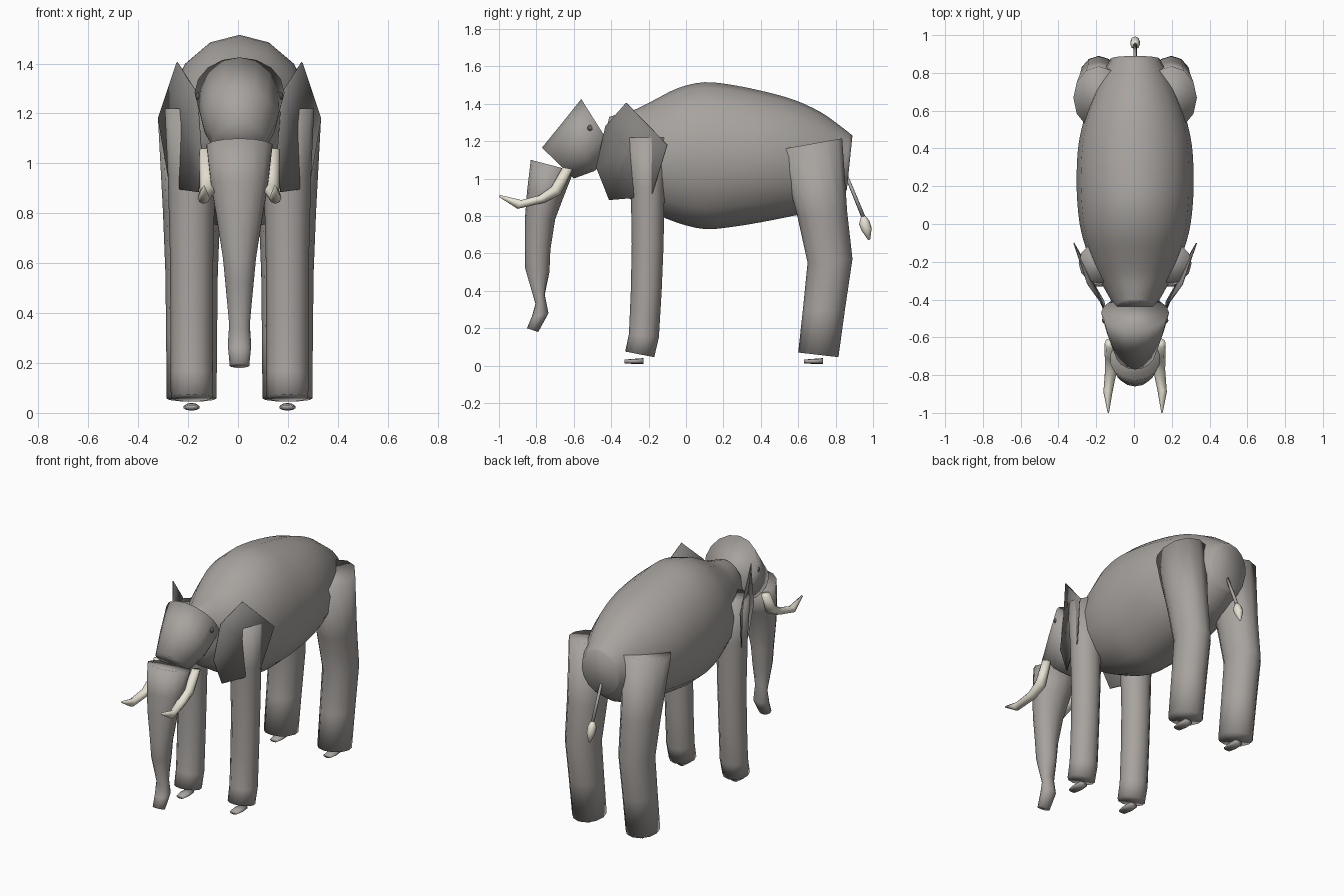
import bpy, bmesh, math
from mathutils import Vector

if "Cube" in bpy.data.objects:
    bpy.data.objects.remove(bpy.data.objects["Cube"])

CX = 0.006  # slight sideways offset of the whole animal


def mat(name, rgb):
    m = bpy.data.materials.new(name)
    m.diffuse_color = (*rgb, 1)
    m.use_nodes = True
    m.node_tree.nodes["Principled BSDF"].inputs["Base Color"].default_value = m.diffuse_color
    return m


SKIN = mat("skin grey", (0.39, 0.365, 0.345))
EAR = mat("ear grey", (0.23, 0.22, 0.21))
IVORY = mat("ivory", (0.84, 0.80, 0.68))
DARK = mat("dark grey", (0.12, 0.115, 0.11))


def finish(bm, name, material, angle=180):
    bmesh.ops.recalc_face_normals(bm, faces=bm.faces)
    me = bpy.data.meshes.new(name)
    bm.to_mesh(me)
    bm.free()
    me.materials.append(material)
    ob = bpy.data.objects.new(name, me)
    bpy.context.collection.objects.link(ob)
    bpy.ops.object.select_all(action='DESELECT')
    ob.select_set(True)
    bpy.context.view_layer.objects.active = ob
    bpy.ops.object.shade_smooth_by_angle(angle=math.radians(angle))
    return ob


def refine(rings, n=3):
    """Add smooth in-between rings (Catmull-Rom)."""
    out = []
    for k in range(len(rings) - 1):
        p = [rings[max(0, min(len(rings) - 1, k + d))] for d in (-1, 0, 1, 2)]
        for s in range(n):
            t = s / n
            out.append(tuple(
                b + .5 * t * (c - a + t * (2 * a - 5 * b + 4 * c - d
                                           + t * (3 * (b - c) + d - a)))
                for a, b, c, d in zip(*p)))
    return out + [rings[-1]]


def loft(name, rings, material, sides=12, x=0.0):
    """Skin elliptical rings given as (y1, z1, y2, z2, half width[, x shift])."""
    bm = bmesh.new()
    loops = []
    for r in rings:
        y1, z1, y2, z2, w = r[:5]
        cx = CX + x + (r[5] if len(r) > 5 else 0)
        loop = []
        for i in range(sides):
            a = math.tau * i / sides
            c, s = math.cos(a) / 2, math.sin(a)
            loop.append(bm.verts.new((cx + w * s, (y1 + y2) / 2 + c * (y1 - y2),
                                      (z1 + z2) / 2 + c * (z1 - z2))))
        loops.append(loop)
    for a, b in zip(loops, loops[1:]):
        for i in range(sides):
            j = (i + 1) % sides
            bm.faces.new((a[i], a[j], b[j], b[i]))
    bm.faces.new(loops[0])
    bm.faces.new(loops[-1])
    return finish(bm, name, material)


# torso with neck and rump
loft("body", refine([
    (-.41, 1.33, -.48, 1.06, .10), (-.36, 1.345, -.44, .98, .13),
    (-.27, 1.37, -.33, .91, .185), (-.17, 1.42, -.20, .83, .24),
    (-.04, 1.485, -.05, .765, .285), (.10, 1.515, .10, .73, .305),
    (.25, 1.50, .25, .742, .31), (.42, 1.465, .42, .77, .30),
    (.58, 1.42, .57, .80, .265), (.72, 1.355, .70, .83, .215),
    (.82, 1.285, .80, .89, .165), (.89, 1.23, .86, .94, .13)]),
    SKIN, 16)

# head
loft("head", [(-.56, 1.425, -.38, 1.14, .18), (-.66, 1.30, -.49, 1.04, .15),
              (-.77, 1.165, -.60, 1.0, .105)], SKIN, 16)

# trunk
loft("trunk", [(-.83, 1.10, -.60, 1.04, .135), (-.85, .93, -.655, .90, .117),
               (-.86, .80, -.70, .78, .095), (-.86, .62, -.725, .62, .068),
               (-.86, .52, -.73, .50, .057), (-.805, .33, -.755, .38, .042),
               (-.825, .26, -.735, .28, .048), (-.85, .20, -.79, .18, .04)],
     SKIN, 14)

# tail and its tuft
loft("tail", [(.85, 1.01, .865, 1.02, .009), (.94, .785, .96, .795, .010)], SKIN, 8)
loft("tail_tuft", [(.935, .795, .96, .80, .012), (.925, .755, .98, .775, .026),
                   (.94, .72, .993, .735, .025), (.975, .67, .985, .675, .005)],
     IVORY, 8)

for side, tag in ((-1, "left"), (1, "right")):
    # legs
    loft("front_leg_" + tag,
         [(-.315, 1.22, -.10, 1.22, .107), (-.295, .95, -.115, .95, .095),
          (-.29, .65, -.12, .64, .087), (-.295, .40, -.13, .40, .085),
          (-.305, .17, -.145, .15, .085), (-.325, .075, -.17, .045, .083)],
         SKIN, 12, side * .192)
    loft("rear_leg_" + tag,
         [(.50, 1.155, .835, 1.215, .135), (.595, .80, .862, .82, .115),
          (.65, .55, .89, .57, .105), (.625, .30, .85, .30, .102),
          (.60, .07, .815, .045, .10)], SKIN, 12, side * .192)
    # small toe wedges below the legs
    for part, y in (("front", -.33), ("rear", .63)):
        loft(f"{part}_toe_{tag}",
             [(y, .032, y, .012, .026), (y + .05, .036, y + .05, .009, .034),
              (y + .103, .04, y + .103, .009, .03)], SKIN, 10, side * .192)

    # ear: one thin faceted fan
    bm = bmesh.new()
    rim = [(.17, -.43, 1.28), (.25, -.32, 1.405), (.325, -.10, 1.18),
           (.28, -.18, .92), (.235, -.29, .895), (.165, -.41, .885),
           (.155, -.48, 1.06)]
    vs = [bm.verts.new((CX + side * x, y, z)) for x, y, z in rim]
    hub = bm.verts.new((CX + side * .225, -.31, 1.15))
    for i in range(len(vs)):
        bm.faces.new((vs[i], vs[(i + 1) % len(vs)], hub))
    ear = finish(bm, "ear_" + tag, EAR, 10)
    mod = ear.modifiers.new("thickness", 'SOLIDIFY')
    mod.thickness = .006
    mod.offset = 0

    # tusk
    loft("tusk_" + tag,
         [(-.66, 1.06, -.605, 1.05, .026, side * .136),
          (-.72, .955, -.67, .915, .033, side * .128),
          (-.785, .91, -.755, .872, .032, side * .127),
          (-.88, .885, -.90, .838, .024, side * .144),
          (-.995, .912, -1.0, .902, .004, side * .142)], IVORY, 8)

    # eye
    bm = bmesh.new()
    bmesh.ops.create_uvsphere(bm, u_segments=12, v_segments=8, radius=.018)
    bmesh.ops.translate(bm, verts=bm.verts,
                        vec=Vector((CX + side * .158, -.51, 1.27)))
    finish(bm, "eye_" + tag, DARK)
